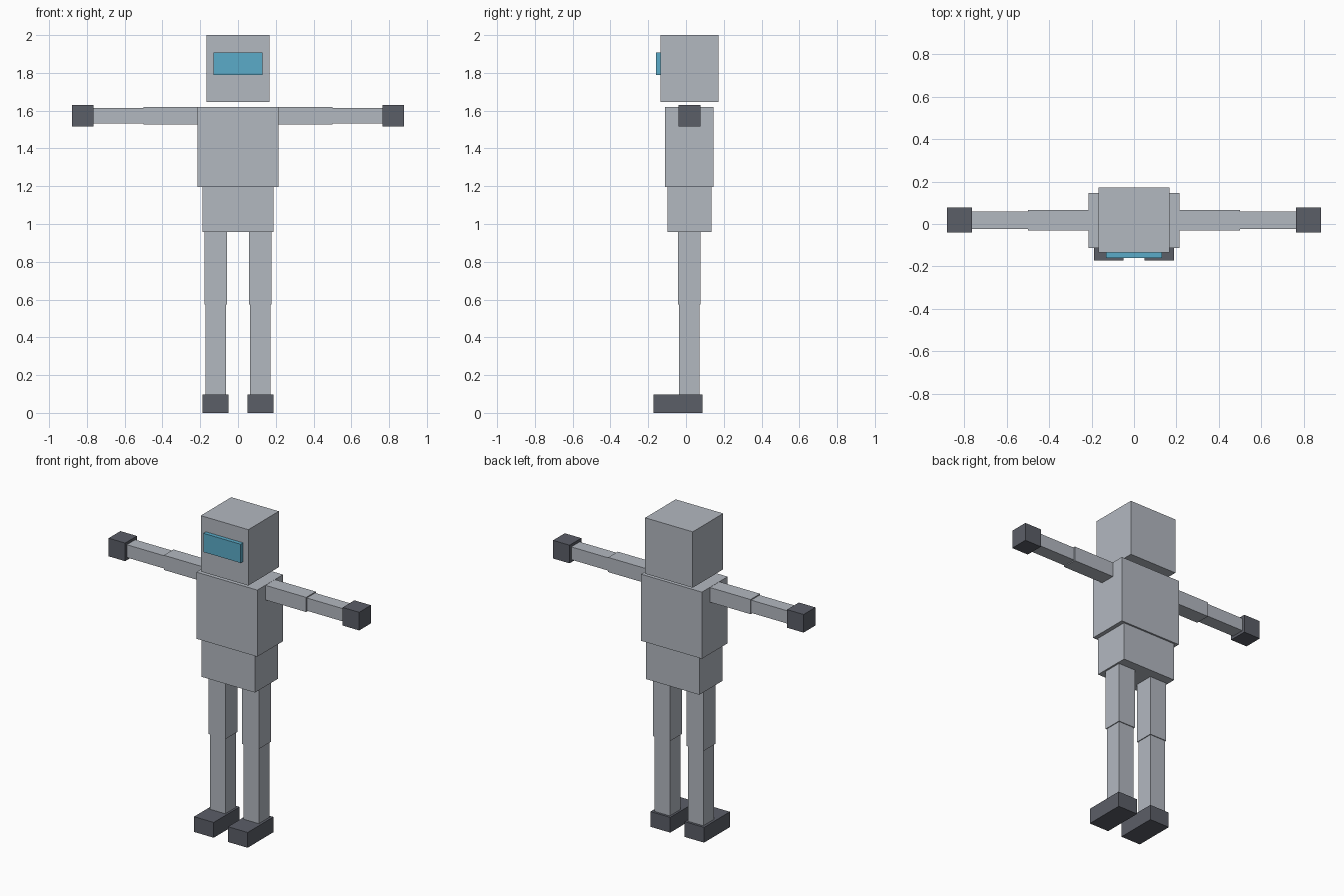
import bpy
from mathutils import Vector

cube = bpy.data.objects.get("Cube")
if cube:
    bpy.data.objects.remove(cube, do_unlink=True)


def material(name, rgb):
    mat = bpy.data.materials.new(name)
    mat.use_nodes = True
    mat.diffuse_color = (*rgb, 1)
    mat.node_tree.nodes["Principled BSDF"].inputs["Base Color"].default_value = (*rgb, 1)
    return mat


grey = material("light grey", (0.45, 0.48, 0.53))
dark = material("dark grey", (0.105, 0.112, 0.137))
blue = material("visor blue", (0.105, 0.41, 0.58))


def box(name, mat, x, y, z):
    """Box from its (low, high) extent on each axis."""
    low, high = (Vector(c) for c in zip(x, y, z))
    bpy.ops.mesh.primitive_cube_add(size=1, location=(low + high) / 2)
    obj = bpy.context.object
    obj.name = name
    obj.scale = high - low
    bpy.ops.object.transform_apply(location=False, rotation=False, scale=True)
    obj.data.materials.append(mat)


def pair(name, mat, x, y, z):
    """Left box at +x and its right twin at -x."""
    box("left_" + name, mat, x, y, z)
    box("right_" + name, mat, (-x[1], -x[0]), y, z)


# Head and visor
box("head", grey, (-0.167, 0.167), (-0.135, 0.171), (1.645, 2.0))
box("visor", blue, (-0.131, 0.131), (-0.16, -0.135), (1.788, 1.907))

# Body
box("chest", grey, (-0.214, 0.214), (-0.112, 0.146), (1.197, 1.62))
box("pelvis", grey, (-0.188, 0.188), (-0.098, 0.135), (0.957, 1.197))

# Arms
pair("upper_arm", grey, (0.214, 0.5), (-0.03, 0.066), (1.526, 1.619))
pair("forearm", grey, (0.5, 0.764), (-0.024, 0.06), (1.532, 1.613))
pair("hand", dark, (0.764, 0.88), (-0.041, 0.077), (1.515, 1.63))

# Legs
pair("thigh", grey, (0.058, 0.177), (-0.042, 0.077), (0.575, 0.957))
pair("shin", grey, (0.063, 0.172), (-0.037, 0.072), (0.097, 0.575))
pair("foot", dark, (0.05, 0.188), (-0.172, 0.087), (0, 0.097))
